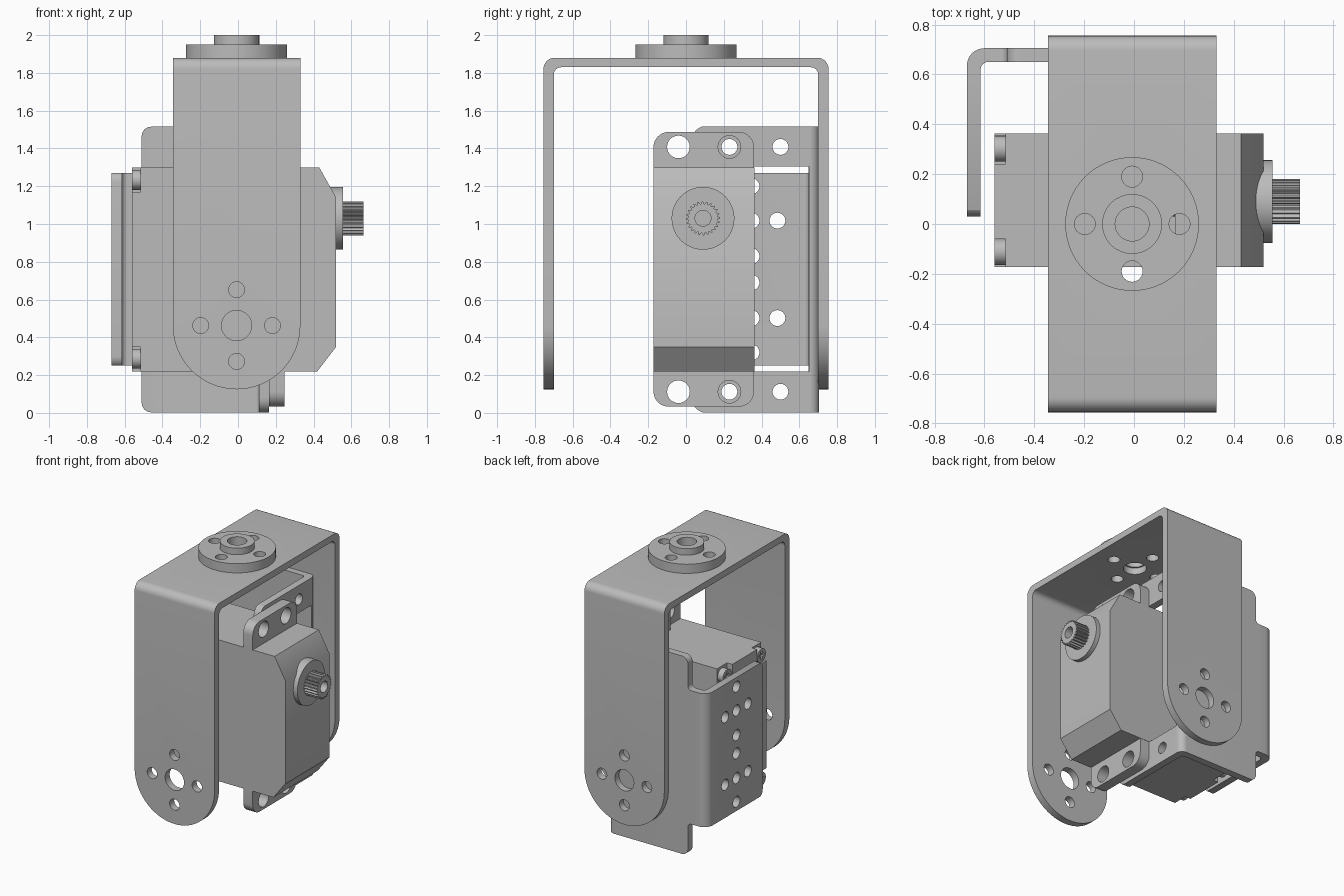
import bpy, bmesh, math
from mathutils import Vector

old = bpy.data.objects.get("Cube")
if old:
    bpy.data.objects.remove(old, do_unlink=True)

grey = bpy.data.materials.new("plain grey")
grey.use_nodes = True
COLOUR = (0.5, 0.5, 0.5, 1)
grey.diffuse_color = COLOUR
grey.node_tree.nodes["Principled BSDF"].inputs["Base Color"].default_value = COLOUR


def fillet(points, steps=8):
    """Round each corner (u, v, radius) of a polygon; the radius may be left out."""
    out = []
    for i, p in enumerate(points):
        here = Vector(p[:2])
        if len(p) < 3:
            out.append(here)
            continue
        a = (Vector(points[i - 1][:2]) - here).normalized()
        b = (Vector(points[(i + 1) % len(points)][:2]) - here).normalized()
        half = a.angle(b) / 2
        centre = here + (a + b).normalized() * p[2] / math.sin(half)
        start = here + a * p[2] / math.tan(half) - centre
        end = here + b * p[2] / math.tan(half) - centre
        turn = start.angle_signed(end)
        for k in range(steps + 1):
            t = -turn * k / steps
            c, s = math.cos(t), math.sin(t)
            out.append(centre + Vector((start.x * c - start.y * s, start.x * s + start.y * c)))
    return out


def circle(u, v, r, n=40):
    return [(u + r * math.cos(math.tau * k / n), v + r * math.sin(math.tau * k / n)) for k in range(n)]


def rect(u0, v0, u1, v1):
    return [(u0, v0), (u1, v0), (u1, v1), (u0, v1)]


def solid(name, *prisms):
    """One mesh from prisms, each (outline, axis, from, to)."""
    place = {"x": lambda u, v, w: (w, u, v), "y": lambda u, v, w: (u, w, v), "z": lambda u, v, w: (u, v, w)}
    bm = bmesh.new()
    for outline, axis, lo, hi in prisms:
        ends = [[bm.verts.new(place[axis](p[0], p[1], w)) for p in outline] for w in (lo, hi)]
        bm.faces.new(ends[0])
        bm.faces.new(ends[1])
        for i in range(len(outline)):
            bm.faces.new((ends[0][i - 1], ends[0][i], ends[1][i], ends[1][i - 1]))
    bmesh.ops.recalc_face_normals(bm, faces=bm.faces)
    mesh = bpy.data.meshes.new(name)
    bm.to_mesh(mesh)
    bm.free()
    obj = bpy.data.objects.new(name, mesh)
    bpy.context.collection.objects.link(obj)
    mesh.materials.append(grey)
    return obj


def carve(obj, operation, *prisms):
    """Apply a boolean with a temporary solid."""
    cutter = solid("cutter", *prisms)
    mod = obj.modifiers.new("carve", "BOOLEAN")
    mod.operation, mod.object, mod.solver, mod.use_self = operation, cutter, "EXACT", True
    bpy.context.view_layer.update()
    mesh = bpy.data.meshes.new_from_object(obj.evaluated_get(bpy.context.evaluated_depsgraph_get()))
    obj.modifiers.clear()
    obj.data = mesh
    bpy.data.objects.remove(cutter, do_unlink=True)


def hole_ring(u, v, axis, lo, hi, centre_r):
    """Centre hole with four screw holes around it."""
    spots = [(u + 0.19, v), (u - 0.19, v), (u, v + 0.19), (u, v - 0.19)]
    return [(circle(u, v, centre_r), axis, lo, hi)] + [(circle(a, b, 0.042, 24), axis, lo, hi) for a, b in spots]


CX = -0.0075            # centre line of the fork
MID = 0.76              # middle height of the motor

# Fork: bent strip, trimmed to round leg ends, drilled
fork = solid("fork_bracket", (fillet([
    (-0.755, 0.1), (-0.755, 1.88, 0.06), (0.755, 1.88, 0.06), (0.755, 0.1),
    (0.70, 0.1), (0.70, 1.83, 0.04), (-0.70, 1.83, 0.04), (-0.70, 0.1)]), "x", -0.4, 0.4))
R, LEG_Z = 0.3375, 0.4625
leg_outline = [(CX + R * math.cos(a), LEG_Z + R * math.sin(a))
               for a in (math.pi + math.pi * k / 40 for k in range(41))]
leg_outline += [(CX + R, 1.95), (CX - R, 1.95)]
carve(fork, "INTERSECT", (leg_outline, "y", -0.9, 0.9))
carve(fork, "DIFFERENCE", *hole_ring(CX, LEG_Z, "y", -0.95, 0.95, 0.08))
carve(fork, "DIFFERENCE", *hole_ring(CX, 0, "z", 1.7, 1.95, 0.08))

# Horn on top of the fork
horn = solid("horn_disc", (circle(CX, 0, 0.268, 64), "z", 1.88, 1.95))
carve(horn, "UNION", (circle(CX, 0, 0.12, 48), "z", 1.9, 2.0))
carve(horn, "DIFFERENCE", *hole_ring(CX, 0, "z", 1.8, 2.1, 0.068))

# Motor case with chamfered output end and corner notches for screws
case = solid("motor_case", ([(-0.56, 0.22), (0.42, 0.22), (0.52, 0.35),
                             (0.52, 1.14), (0.43, 1.30), (-0.56, 1.30)], "y", -0.172, 0.362))
notches = []
for y0, y1, ys in ((-0.2, -0.06, -0.112), (0.24, 0.4, 0.302)):
    for z0, z1, zs in ((0.2, 0.35, 0.287), (1.17, 1.32, 1.233)):
        notches.append((rect(y0, z0, y1, z1), "x", -0.6, -0.515))
        screw = solid("case_screw", (circle(ys, zs, 0.052, 32), "x", -0.56, -0.51))
        for w, h in ((0.032, 0.01), (0.01, 0.032)):
            carve(screw, "DIFFERENCE", (rect(ys - w, zs - h, ys + w, zs + h), "x", -0.6, -0.54))
carve(case, "DIFFERENCE", *notches)

# Output collar and toothed shaft
SY, SZ = 0.09, 1.03
solid("output_collar", (circle(SY, SZ, 0.166, 64), "x", 0.45, 0.555))
teeth = []
for k in range(96):
    r = 0.09 if k % 4 < 2 else 0.077
    a = math.tau * k / 96
    teeth.append((SY + r * math.cos(a), SZ + r * math.sin(a)))
shaft = solid("output_shaft", (teeth, "x", 0.54, 0.665))
carve(shaft, "DIFFERENCE", (circle(SY, SZ, 0.042, 32), "x", 0.58, 0.7))

# Motor mounting ears, mirrored about the middle height
for name, s in (("upper_ear", 1), ("lower_ear", -1)):
    inner, outer = MID + s * 0.53, MID + s * 0.727
    ear = solid(name, (fillet([(-0.172, inner), (-0.172, outer, 0.08),
                               (0.36, outer, 0.08), (0.36, inner)]), "x", 0.165, 0.245))
    carve(ear, "DIFFERENCE", *[(circle(y, MID + s * 0.648, 0.06, 32), "x", 0.1, 0.3) for y in (-0.04, 0.23)])

# Side bracket: bent channel around the back of the motor
side = solid("side_bracket", (fillet([
    (-0.67, 0), (-0.67, 0.705, 0.07), (0.165, 0.705, 0.05), (0.165, 0),
    (0.11, 0), (0.11, 0.65, 0.02), (-0.615, 0.65, 0.03), (-0.615, 0)]), "z", -0.1, 1.6))
carve(side, "INTERSECT", (fillet([
    (-0.8, 0.25), (-0.51, 0.25, 0.03), (-0.51, 0.003, 0.05), (0.3, 0.003), (0.3, 1.515),
    (-0.51, 1.515, 0.05), (-0.51, 1.27, 0.03), (-0.8, 1.27)]), "y", -0.2, 0.9))


def tongue(bottom, top, r):
    return fillet([(0.03, bottom, r), (0.8, bottom), (0.8, top), (0.03, top, r)])


carve(side, "INTERSECT", (tongue(0.24, 1.28, 0.06), "x", -0.9, -0.5), (tongue(0.0, 1.52, 0.08), "x", -0.52, 0.3))
# Window between the two mounting tabs
carve(side, "DIFFERENCE", (rect(0.1, 0.22, 0.3, 1.305), "y", -0.1, 0.65))
# Screw holes in the tabs and the side plate
holes = [(circle(y, MID + s * 0.648, 0.042, 24), "x", 0.05, 0.3) for y in (0.23, 0.5) for s in (-1, 1)]
for s in (-1, 1):
    spots = [(0.347, 0.07), (0.347, 0.258), (0.347, 0.44), (0.484, 0.258), (0.21, 0.258)]
    holes += [(circle(y, MID + s * d, 0.042, 24), "x", -0.8, -0.58) for y, d in spots]
carve(side, "DIFFERENCE", *holes)

# Smooth round surfaces, keep edges sharp
for obj in bpy.context.scene.objects:
    obj.select_set(obj.type == "MESH")
    if obj.type == "MESH":
        bpy.context.view_layer.objects.active = obj
bpy.ops.object.shade_smooth_by_angle(angle=math.radians(30))
